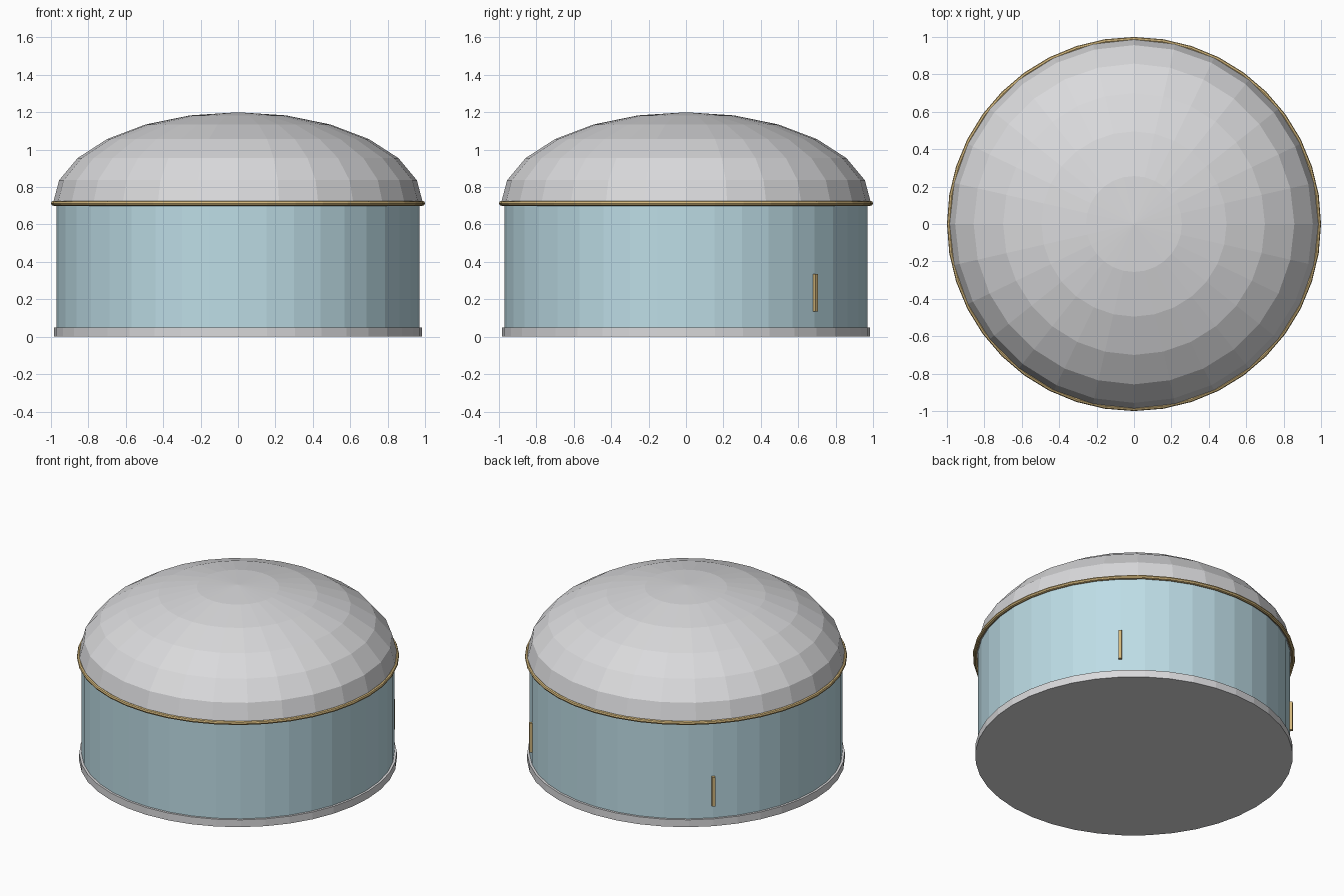
import bpy, math

if "Cube" in bpy.data.objects:
    bpy.data.objects.remove(bpy.data.objects["Cube"])


def material(name, rgb):
    m = bpy.data.materials.new(name)
    m.diffuse_color = (*rgb, 1)
    m.use_nodes = True
    m.node_tree.nodes["Principled BSDF"].inputs["Base Color"].default_value = m.diffuse_color
    return m


grey = material("light_grey", (0.70, 0.70, 0.715))
blue = material("pale_blue", (0.51, 0.72, 0.79))
gold = material("gold", (0.65, 0.47, 0.20))


def lathe(name, profile, segments, mat, closed=False):
    """Revolve (radius, z) points about z; radius 0 makes a pole, open ends get caps."""
    verts, rings = [], []
    for r, z in profile:
        ring = []
        for i in range(segments if r > 0 else 1):
            a = 2 * math.pi * i / segments
            ring.append(len(verts))
            verts.append((r * math.cos(a), r * math.sin(a), z))
        rings.append(ring)
    faces = []
    pairs = list(zip(rings, rings[1:]))
    if closed:
        pairs.append((rings[-1], rings[0]))
    for low, high in pairs:
        for i in range(segments):
            j = (i + 1) % segments
            if len(high) == 1:
                faces.append((low[i], low[j], high[0]))
            else:
                faces.append((low[i], low[j], high[j], high[i]))
    if not closed:
        faces.append(rings[0][::-1])
        if len(rings[-1]) > 1:
            faces.append(rings[-1])
    mesh = bpy.data.meshes.new(name)
    mesh.from_pydata(verts, [], faces)
    mesh.materials.append(mat)
    ob = bpy.data.objects.new(name, mesh)
    bpy.context.collection.objects.link(ob)
    return ob


# Base plate and round wall
lathe("base_plate", [(0.985, 0), (0.985, 0.05)], 40, grey)
lathe("wall", [(0.97, 0.05), (0.97, 0.715)], 40, blue)

# Flattened faceted dome
steps = [math.radians(15 * i) for i in range(6)]
dome = [(0.99 * math.cos(a), 0.71 + 0.49 * math.sin(a)) for a in steps]
lathe("dome", dome + [(0, 1.20)], 28, grey)

# Trim ring where the dome meets the wall
trim = [(0.987 + 0.013 * math.cos(math.pi * i / 4),
         0.713 + 0.013 * math.sin(math.pi * i / 4)) for i in range(8)]
lathe("trim_ring", trim, 40, gold, closed=True)

# Two upright handles at the back corners
for side, angle in (("right", 45), ("left", 135)):
    a = math.radians(angle)
    bpy.ops.mesh.primitive_cube_add(
        size=1, location=(0.978 * math.cos(a), 0.978 * math.sin(a), 0.235),
        rotation=(0, 0, a))
    handle = bpy.context.object
    handle.name = "handle_" + side
    handle.scale = (0.02, 0.02, 0.2)
    handle.data.materials.append(gold)
